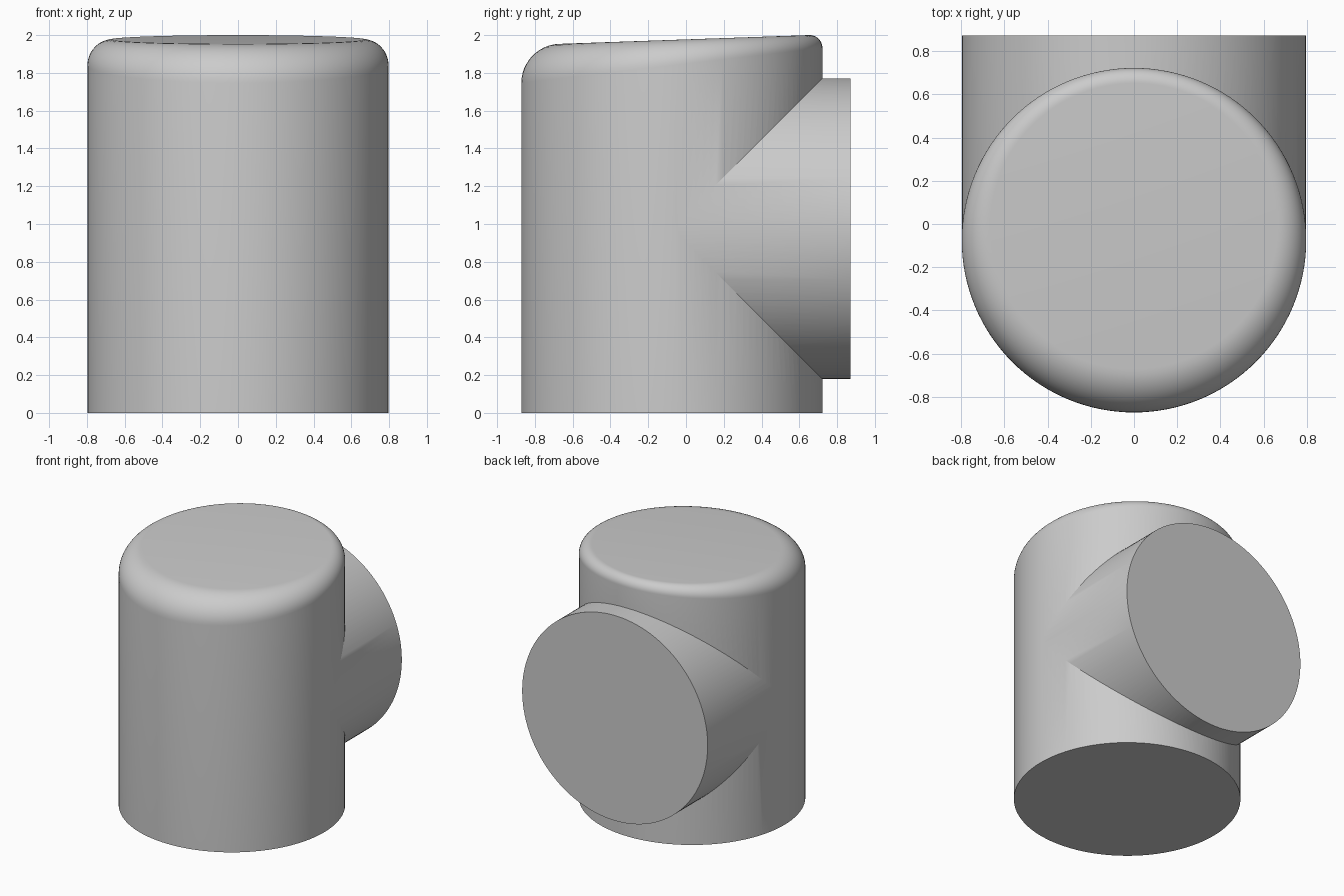
import bpy, bmesh, math

cube = bpy.data.objects.get("Cube")
if cube:
    bpy.data.objects.remove(cube, do_unlink=True)

RADIUS = 0.797
AXIS_Y = -0.075      # axis of the upright cylinder
BRANCH_Z = 0.975     # axis height of the rear branch
BACK_Y = 0.872
SIDES = 128
STEPS = 12

grey = bpy.data.materials.new("plain grey")
grey.use_nodes = True
grey.diffuse_color = (0.6, 0.6, 0.6, 1)
grey.node_tree.nodes["Principled BSDF"].inputs["Base Color"].default_value = grey.diffuse_color


def loft(name, rings):
    """Skin a stack of closed rings and cap both ends."""
    bm = bmesh.new()
    loops = [[bm.verts.new(p) for p in ring] for ring in rings]
    for low, high in zip(loops, loops[1:]):
        for i in range(SIDES):
            j = (i + 1) % SIDES
            bm.faces.new((low[i], low[j], high[j], high[i]))
    bm.faces.new(loops[0][::-1])
    bm.faces.new(loops[-1])
    bmesh.ops.recalc_face_normals(bm, faces=bm.faces)
    mesh = bpy.data.meshes.new(name)
    bm.to_mesh(mesh)
    bm.free()
    mesh.materials.append(grey)
    obj = bpy.data.objects.new(name, mesh)
    bpy.context.collection.objects.link(obj)
    return obj


ANGLES = [2 * math.pi * i / SIDES for i in range(SIDES)]


def rounded_ring(phi):
    """Ring of the top rounding, wide at the front and tight at the back."""
    ring = []
    for a in ANGLES:
        fillet = 0.135 - 0.065 * math.sin(a)
        r = RADIUS - fillet * (1 - math.cos(phi))
        y = AXIS_Y + r * math.sin(a)
        z = 2.0 + 0.035 * (y - 0.652) - fillet * (1 - math.sin(phi))
        ring.append((r * math.cos(a), y, z))
    return ring


def branch_ring(y):
    r = RADIUS - 0.0005
    return [(r * math.cos(a), y, BRANCH_Z + r * math.sin(a)) for a in ANGLES]


# Upright cylinder with a sloping, rounded top
base = [(RADIUS * math.cos(a), AXIS_Y + RADIUS * math.sin(a), 0) for a in ANGLES]
body = loft("pipe_body", [base] + [rounded_ring(math.pi / 2 * k / STEPS) for k in range(STEPS + 1)])

# Rear branch, merged into the body
branch = loft("branch_cutter", [branch_ring(AXIS_Y), branch_ring(BACK_Y)])
branch.hide_render = True
union = body.modifiers.new("join branch", 'BOOLEAN')
union.operation = 'UNION'
union.solver = 'EXACT'
union.object = branch

bpy.ops.object.select_all(action='DESELECT')
body.select_set(True)
bpy.context.view_layer.objects.active = body
bpy.ops.object.modifier_apply(modifier=union.name)
bpy.data.objects.remove(branch, do_unlink=True)
bpy.ops.object.shade_smooth_by_angle(angle=math.radians(25))
